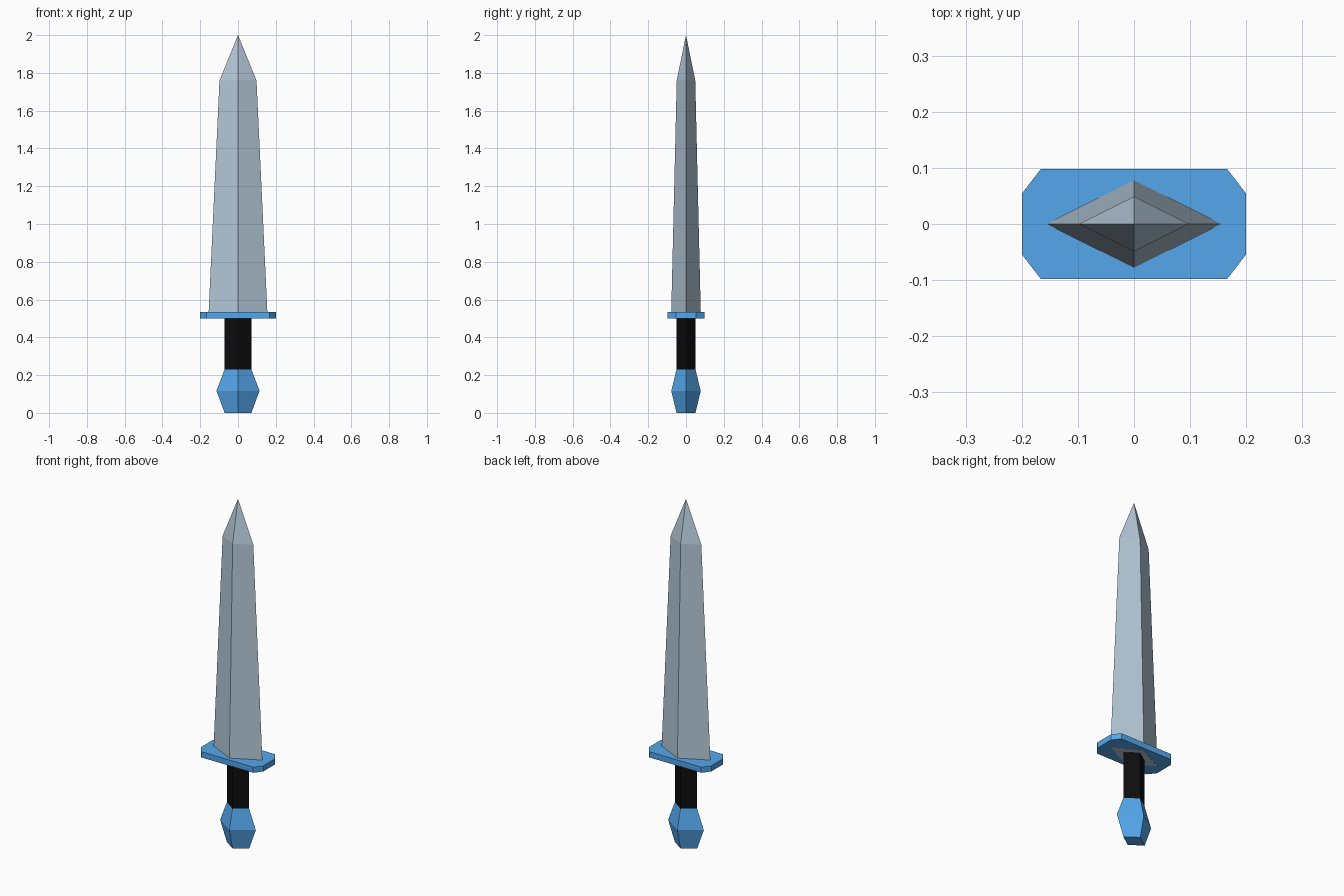
import bpy
import bmesh

if "Cube" in bpy.data.objects:
    bpy.data.objects.remove(bpy.data.objects["Cube"])


def material(name, rgb):
    mat = bpy.data.materials.new(name)
    mat.diffuse_color = (*rgb, 1)
    mat.use_nodes = True
    mat.node_tree.nodes["Principled BSDF"].inputs["Base Color"].default_value = mat.diffuse_color
    return mat


def loft(name, sections, mat):
    """Skin a stack of (z, outline) rings; a one-point outline makes a tip."""
    bm = bmesh.new()
    rings = [[bm.verts.new((x, y, z)) for x, y in pts] for z, pts in sections]
    for low, high in zip(rings, rings[1:]):
        n = len(low)
        for i in range(n):
            j = (i + 1) % n
            if len(high) == 1:
                bm.faces.new((low[i], low[j], high[0]))
            else:
                bm.faces.new((low[i], low[j], high[j], high[i]))
    for ring in (rings[0], rings[-1]):
        if len(ring) > 2:
            bm.faces.new(ring)
    bmesh.ops.recalc_face_normals(bm, faces=bm.faces[:])
    mesh = bpy.data.meshes.new(name)
    bm.to_mesh(mesh)
    bm.free()
    mesh.materials.append(mat)
    obj = bpy.data.objects.new(name, mesh)
    bpy.context.collection.objects.link(obj)
    return obj


def diamond(hx, hy):
    return [(hx, 0), (0, hy), (-hx, 0), (0, -hy)]


def chamfered_rectangle(hx, hy, cx, cy):
    return [(hx, cy), (cx, hy), (-cx, hy), (-hx, cy),
            (-hx, -cy), (-cx, -hy), (cx, -hy), (hx, -cy)]


steel = material("steel", (0.46, 0.58, 0.69))
blue = material("blue", (0.09, 0.39, 0.84))
black = material("black", (0.004, 0.004, 0.004))

# Pommel: faceted diamond bulging at the middle
loft("pommel", [(0, diamond(0.071, 0.05)),
                (0.117, diamond(0.114, 0.078)),
                (0.23, diamond(0.071, 0.05))], blue)

# Grip
loft("grip", [(0.23, diamond(0.071, 0.05)),
              (0.50, diamond(0.071, 0.05))], black)

# Guard: flat plate with clipped corners
plate = chamfered_rectangle(0.2, 0.098, 0.166, 0.054)
loft("guard", [(0.50, plate), (0.533, plate)], blue)

# Blade: tapered diamond, its foot just showing under the guard
loft("blade", [(0.499, diamond(0.157, 0.079)),
               (1.76, diamond(0.098, 0.049)),
               (2.0, [(0, 0)])], steel)
